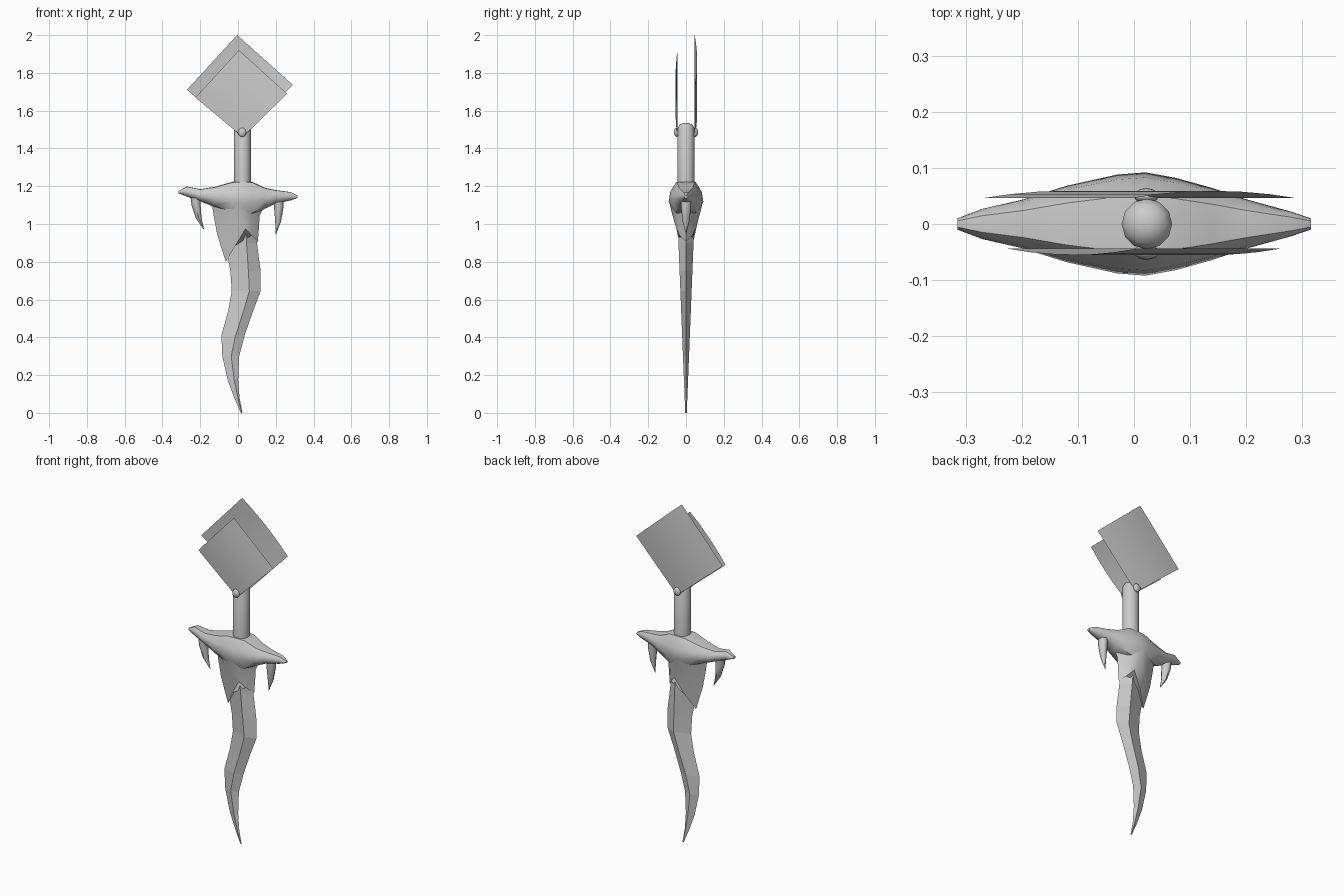
import bpy, math
from mathutils import Vector

if "Cube" in bpy.data.objects:
    bpy.data.objects.remove(bpy.data.objects["Cube"])


def make(name, verts, faces, smooth=None):
    me = bpy.data.meshes.new(name)
    me.from_pydata(verts, [], faces)
    me.update()
    ob = bpy.data.objects.new(name, me)
    bpy.context.collection.objects.link(ob)
    bpy.ops.object.select_all(action='DESELECT')
    ob.select_set(True)
    bpy.context.view_layer.objects.active = ob
    bpy.ops.object.mode_set(mode='EDIT')
    bpy.ops.mesh.select_all(action='SELECT')
    bpy.ops.mesh.normals_make_consistent(inside=False)
    bpy.ops.object.mode_set(mode='OBJECT')
    if smooth:
        bpy.ops.object.shade_smooth_by_angle(angle=math.radians(smooth))
    return ob


def loft(name, rings, smooth=None):
    n = len(rings[0])
    verts = [v for r in rings for v in r]
    faces = [(i * n + j, i * n + (j + 1) % n, (i + 1) * n + (j + 1) % n, (i + 1) * n + j)
             for i in range(len(rings) - 1) for j in range(n)]
    faces += [tuple(range(n)), tuple(range((len(rings) - 1) * n, len(rings) * n))]
    return make(name, verts, faces, smooth)


def ellipse(x, z, rx, ry, n):
    return [(x + rx * math.cos(2 * math.pi * k / n), ry * math.sin(2 * math.pi * k / n), z)
            for k in range(n)]


# Wavy blade: z, left edge, ridge, right edge
blade = [(0, .015, .02, .023), (.08, -.02, 0, .008), (.175, -.055, -.02, .001),
         (.3, -.083, -.036, .006), (.41, -.088, -.013, .035), (.54, -.052, .03, .08),
         (.645, -.033, .06, .12), (.75, -.04, .055, .12), (.9, -.07, .045, .1), (1.02, -.07, .038, .09)]
loft("blade", [[(l, 0, z), (m, -.004 - .04 * z, z), (r, 0, z), (m, .004 + .04 * z, z)]
               for z, l, m, r in blade])

# Cross guard: x, top, bottom, half depth
guard = [(-.315, 1.175, 1.163, .01), (-.27, 1.197, 1.145, .027), (-.2, 1.183, 1.12, .043),
         (-.12, 1.195, 1.088, .068), (-.03, 1.22, 1.05, .088), (.02, 1.223, 1.04, .092),
         (.075, 1.22, 1.045, .082), (.14, 1.19, 1.08, .064), (.2, 1.178, 1.108, .044),
         (.28, 1.168, 1.125, .022), (.315, 1.15, 1.138, .01)]
section = [(-.55, 1), (0, 1.02), (.55, 1), (.9, .72), (1, .42), (.65, .08), (0, 0),
           (-.65, .08), (-1, .42), (-.9, .72)]
loft("cross_guard", [[(x, a * h, b + c * (t - b)) for a, c in section] for x, t, b, h in guard], 45)

# Collar over the blade root, ending in two points with a notch between
def collar_ring(left, front, right):
    L, R = Vector((left[0], 0, left[1])), Vector((right[0], 0, right[1]))
    F = Vector(front)
    B = Vector((F.x, -F.y, F.z))
    mid = lambda a, b: Vector(((a.x + b.x) / 2, (a.y + b.y) * .68, (a.z + b.z) / 2))
    return [L, mid(L, F), F, mid(F, R), R, mid(R, B), B, mid(B, L)]


loft("collar", [collar_ring((-.14, 1.12), (0, -.09, 1.12), (.145, 1.11)),
                collar_ring((-.128, 1.04), (.015, -.075, 1.06), (.115, 1.045)),
                collar_ring((-.11, .945), (.03, -.062, 1.01), (.11, .97)),
                collar_ring((-.065, .80), (.04, -.05, .975), (.105, .905))], 45)

# Hanging fangs
fangs = {"left": [(-.225, 1.16, .027, .028), (-.222, 1.1, .024, .027), (-.208, 1.03, .015, .017),
                  (-.18, .97, .001, .001)],
         "right": [(.212, 1.15, .026, .028), (.216, 1.09, .025, .027), (.212, 1.01, .015, .017),
                   (.2, .945, .001, .001)]}
for side, pts in fangs.items():
    loft("fang_" + side, [ellipse(x, z, rx, ry, 8) for x, z, rx, ry in pts], 50)

# Grip with a domed end
loft("grip", [ellipse(.023, z, r, r, 12) for z, r in
              [(1.18, .045), (1.505, .045), (1.525, .035), (1.535, .014)]], 50)

# Square hanging sheets, bowed outward along one direction, each held by a rivet
def sheet(name, a, b, c, d, y, bow):
    a, b, c, d = (Vector((p[0], 0, p[1])) for p in (a, b, c, d))
    verts, n = [], 6
    for i in range(n + 1):
        u = i / n
        off = Vector((0, y + bow * 4 * u * (1 - u), 0))
        verts += [a.lerp(b, u) + off, d.lerp(c, u) + off]
    make(name, verts, [(2 * i, 2 * i + 1, 2 * i + 3, 2 * i + 2) for i in range(n)], 40)


sheet("front_sheet", (.005, 1.92), (-.225, 1.67), (.025, 1.46), (.26, 1.69), -.044, -.011)
sheet("back_sheet", (-.005, 2.0), (.29, 1.737), (.025, 1.46), (-.27, 1.71), .046, .013)
for side, y in (("front", -.05), ("back", .05)):
    bpy.ops.mesh.primitive_uv_sphere_add(segments=12, ring_count=8, radius=1, location=(.022, y, 1.485))
    ob = bpy.context.object
    ob.name = "rivet_" + side
    ob.scale = (.022, .014, .024)
    bpy.ops.object.shade_smooth()
